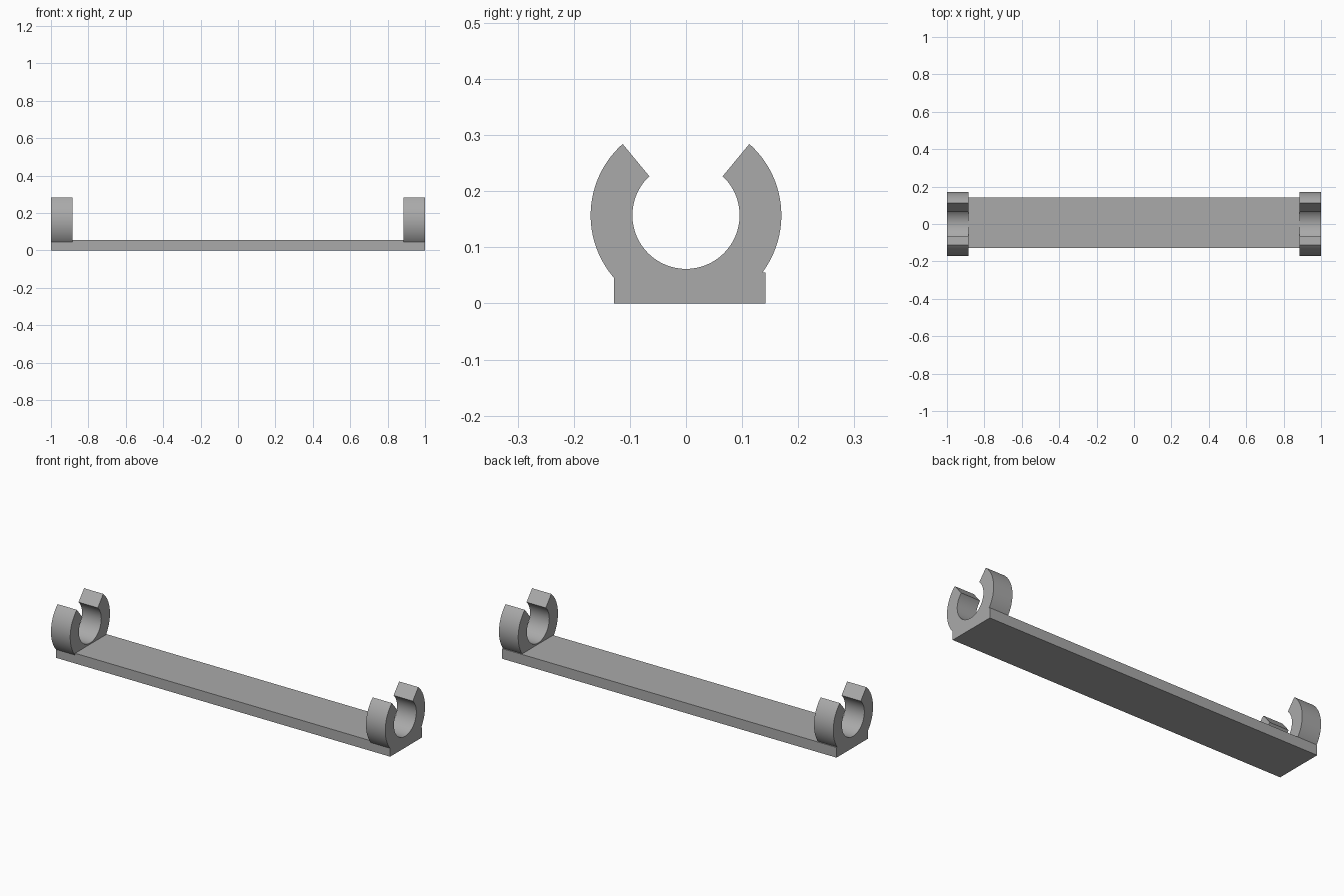
import bpy, bmesh, math

if "Cube" in bpy.data.objects:
    bpy.data.objects.remove(bpy.data.objects["Cube"])

grey = bpy.data.materials.new("plain grey")
grey.diffuse_color = (0.4, 0.4, 0.4, 1)
grey.use_nodes = True
grey.node_tree.nodes["Principled BSDF"].inputs["Base Color"].default_value = grey.diffuse_color

CENTRE_Z, R_OUT, R_IN = 0.157, 0.170, 0.0955
CLIP_W = 0.115


def prism(name, profile, x0, x1):
    """Extrude a closed (y, z) profile along x."""
    bm = bmesh.new()
    face = bm.faces.new([bm.verts.new((x0, y, z)) for y, z in profile])
    ext = bmesh.ops.extrude_face_region(bm, geom=[face], use_keep_orig=True)
    moved = [v for v in ext["geom"] if isinstance(v, bmesh.types.BMVert)]
    bmesh.ops.translate(bm, verts=moved, vec=(x1 - x0, 0, 0))
    bmesh.ops.recalc_face_normals(bm, faces=bm.faces)
    mesh = bpy.data.meshes.new(name)
    bm.to_mesh(mesh)
    bm.free()
    mesh.materials.append(grey)
    obj = bpy.data.objects.new(name, mesh)
    bpy.context.collection.objects.link(obj)
    return obj


def arc(radius, start, end, steps):
    """Points of an arc about the clip centre, angles in degrees."""
    angles = [math.radians(start + (end - start) * i / steps) for i in range(steps + 1)]
    return [(radius * math.cos(a), CENTRE_Z + radius * math.sin(a)) for a in angles]


# Open ring: outer arcs down to a flat underside buried in the plate, bore inside
side = arc(R_OUT, 48.4, -46, 28)
clip_profile = side + [(-y, z) for y, z in reversed(side)] + arc(R_IN, 133.2, 406.8, 72)

# Flat base plate, slightly deeper at the back
plate = prism("base_plate", [(-0.128, 0), (0.142, 0), (0.142, 0.055), (-0.128, 0.055)], -1, 1)

# Fuse one clip onto each end of the plate
bpy.context.view_layer.objects.active = plate
plate.select_set(True)
for x0 in (-1, 1 - CLIP_W):
    clip = prism("end_clip", clip_profile, x0, x0 + CLIP_W)
    mod = plate.modifiers.new("join clip", 'BOOLEAN')
    mod.operation = 'UNION'
    mod.solver = 'EXACT'
    mod.object = clip
    bpy.ops.object.modifier_apply(modifier=mod.name)
    bpy.data.objects.remove(clip)
plate.name = "base_plate_with_clips"
bpy.ops.object.shade_smooth_by_angle(angle=math.radians(30))
